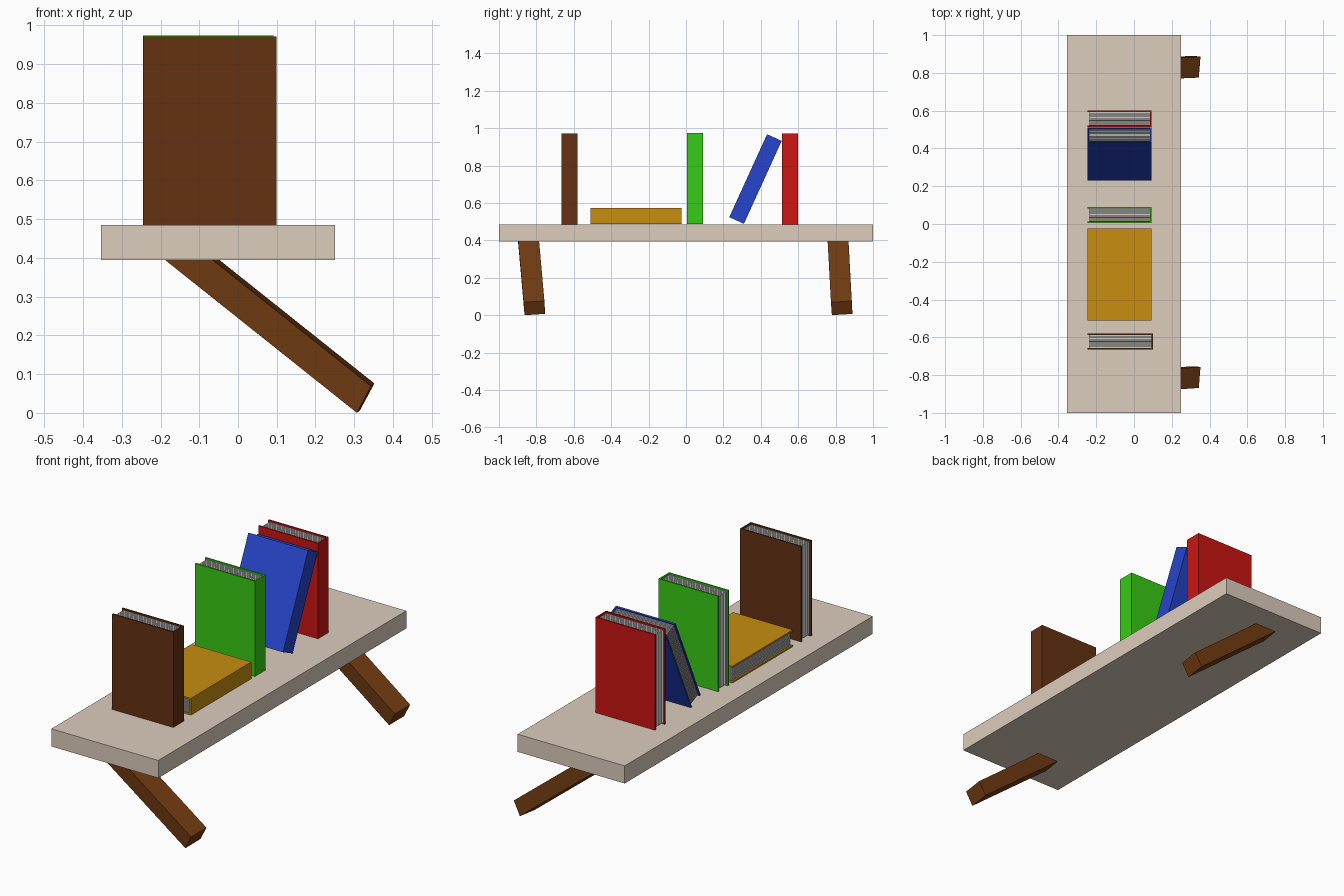
import bpy, bmesh, math
from mathutils import Vector

if "Cube" in bpy.data.objects:
    bpy.data.objects.remove(bpy.data.objects["Cube"])


def material(name, rgb):
    m = bpy.data.materials.new(name)
    m.diffuse_color = (*rgb, 1)
    m.use_nodes = True
    m.node_tree.nodes["Principled BSDF"].inputs["Base Color"].default_value = m.diffuse_color
    return m


def prism(name, corners, vec, mat=None):
    """Extrude a closed polygon along a vector."""
    bm = bmesh.new()
    face = bm.faces.new([bm.verts.new(c) for c in corners])
    ext = bmesh.ops.extrude_face_region(bm, geom=[face], use_keep_orig=True)
    verts = [g for g in ext["geom"] if isinstance(g, bmesh.types.BMVert)]
    bmesh.ops.translate(bm, vec=Vector(vec), verts=verts)
    bmesh.ops.recalc_face_normals(bm, faces=bm.faces)
    me = bpy.data.meshes.new(name)
    bm.to_mesh(me)
    bm.free()
    ob = bpy.data.objects.new(name, me)
    bpy.context.collection.objects.link(ob)
    if mat:
        me.materials.append(mat)
    return ob


# Shelf board
prism("shelf_board", [(-0.354, -1, 0.395), (0.25, -1, 0.395), (0.25, 1, 0.395), (-0.354, 1, 0.395)],
      (0, 0, 0.09), material("pale_wood", (0.72, 0.61, 0.51)))

# Slanted legs, slightly rolled and leaning
leg_wood = material("leg_wood", (0.17, 0.045, 0.006))
for name, y, lean in (("front_leg", -0.81, -0.036), ("back_leg", 0.833, -0.022)):
    end = [(0.307, y - 0.053, 0), (0.315, y + 0.057, 0.007),
           (0.352, y + 0.053, 0.076), (0.343, y - 0.058, 0.069)]
    prism(name, end, (-1.255 * 0.405, lean, 0.405), leg_wood)

# Books: U-shaped cover (spine at +x) around a stack of page sheets
T, H, C, SHEETS = 0.086, 0.487, 0.008, 16
X0 = -0.245


def book(name, rgb, y, z, tilt=0, x1=0.092):
    t, h = T / 2, H / 2
    profile = [(X0, -t), (x1, -t), (x1, t), (X0, t), (X0, t - C),
               (x1 - C, t - C), (x1 - C, C - t), (X0, C - t)]
    cover = prism(name + "_cover", [(a, b, -h) for a, b in profile], (0, 0, H),
                  material(name, rgb))
    pitch = (T - 2 * C) / SHEETS
    xa, xb, zp = X0 + 0.008, x1 - C, h - 0.008
    ya, yb = C - t, C - t + pitch * 0.7
    pages = prism(name + "_pages", [(xa, ya, -zp), (xb, ya, -zp), (xb, yb, -zp), (xa, yb, -zp)],
                  (0, 0, 2 * zp))
    arr = pages.modifiers.new("sheets", "ARRAY")
    arr.count = SHEETS
    arr.use_relative_offset = False
    arr.use_constant_offset = True
    arr.constant_offset_displace = (0, pitch * 1.02, 0)
    for ob in (cover, pages):
        ob.location = (0, y, z)
        ob.rotation_euler.x = math.radians(tilt)


STAND = 0.485 + H / 2
book("brown_book", (0.13, 0.032, 0.006), -0.622, STAND, x1=0.1)
book("yellow_book", (0.58, 0.27, 0.005), -0.268, 0.485 + T / 2 + 0.002, 90)
book("green_book", (0.04, 0.6, 0.008), 0.048, STAND + 0.002)
book("blue_book", (0.02, 0.06, 0.6), 0.3715, 0.728, -24.5)
book("red_book", (0.6, 0.008, 0.006), 0.557, STAND)
